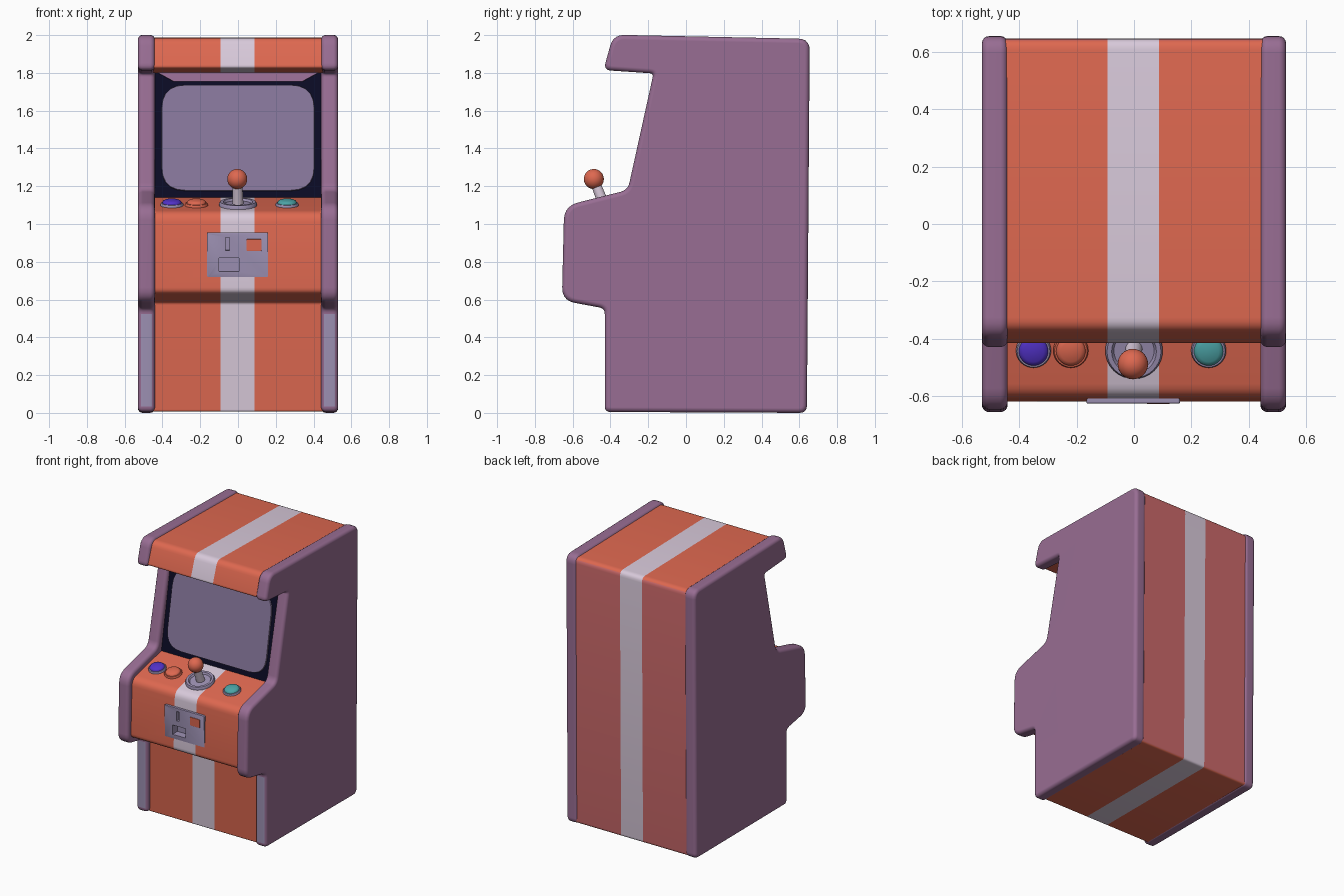
import bpy, bmesh, math
from mathutils import Matrix, Vector

if "Cube" in bpy.data.objects:
    bpy.data.objects.remove(bpy.data.objects["Cube"])


def material(name, hexcol):
    lin = []
    for i in (0, 2, 4):
        c = int(hexcol[i:i + 2], 16) / 255
        lin.append(c / 12.92 if c <= 0.04045 else ((c + 0.055) / 1.055) ** 2.4)
    m = bpy.data.materials.new(name)
    m.diffuse_color = (*lin, 1)
    m.use_nodes = True
    m.node_tree.nodes["Principled BSDF"].inputs["Base Color"].default_value = m.diffuse_color
    return m


ORANGE = material("orange", "DE6850")
ROSE = material("rose_back", "CB696A")
WHITE = material("pale_stripe", "D8C9DA")
PURPLE = material("purple", "986D93")
NAVY = material("navy", "0B0B24")
GLASS = material("screen_mauve", "86769A")
LAVENDER = material("lavender", "9C90B2")
BLUE = material("blue", "5232C8")
TEAL = material("teal", "4CA3A6")


def fillet(points, inset=0.0, steps=5):
    """Inset a closed counter-clockwise (u, v, r) outline and round its corners."""
    n = len(points)
    corners = []
    for i, (u, v, r) in enumerate(points):
        p = Vector((u, v))
        d0 = (p - Vector(points[i - 1][:2])).normalized()
        d1 = (Vector(points[(i + 1) % n][:2]) - p).normalized()
        turn = math.atan2(d0.cross(d1), d0.dot(d1))
        n0, n1 = Vector((-d0.y, d0.x)), Vector((-d1.y, d1.x))
        p = p + (n0 + n1) * inset / (1 + n0.dot(n1))
        r = max(r - inset * math.tan(turn / 2), 0.004) if r else 0
        corners.append((p, d0, d1, r))
    out = []
    for p, d0, d1, r in corners:
        if r == 0:
            out.append(p)
            continue
        a, b = p - d0 * r, p + d1 * r
        for k in range(steps + 1):
            t = k / steps
            out.append(a * (1 - t) ** 2 + p * 2 * t * (1 - t) + b * t * t)
    return out


def rect(x0, x1, y0, y1, r=0):
    return [(x0, y0, r), (x1, y0, r), (x1, y1, r), (x0, y1, r)]


def finish(name, bm, mats, matrix, smooth=True):
    bmesh.ops.recalc_face_normals(bm, faces=bm.faces)
    bm.transform(matrix)
    me = bpy.data.meshes.new(name)
    bm.to_mesh(me)
    bm.free()
    for m in mats:
        me.materials.append(m)
    ob = bpy.data.objects.new(name, me)
    bpy.context.collection.objects.link(ob)
    if smooth:
        me.polygons.foreach_set("use_smooth", [True] * len(me.polygons))
        me.set_sharp_from_angle(angle=math.radians(40))
    return ob


def prism(name, outline, stations, matrix, mats, bevel=0.0, smooth=True, segs=4):
    """Extrude a rounded outline through depth stations, rounding both rims."""
    rings = [(w, 0.0) for w in stations]
    if bevel:
        curve = [(bevel * (1 - math.sin(math.pi / 2 * k / segs)),
                  bevel * (1 - math.cos(math.pi / 2 * k / segs))) for k in range(segs + 1)]
        rings = ([(stations[0] + depth, inset) for inset, depth in
                  [(i, d) for i, d in curve]] +
                 [(stations[-1] - depth, inset) for inset, depth in reversed(curve)])
    bm = bmesh.new()
    loops = [[bm.verts.new((p.x, p.y, w)) for p in fillet(outline, i)] for w, i in rings]
    n = len(loops[0])
    for lo, hi in zip(loops, loops[1:]):
        for i in range(n):
            bm.faces.new((lo[i], lo[(i + 1) % n], hi[(i + 1) % n], hi[i]))
    bm.faces.new(loops[0][::-1])
    bm.faces.new(loops[-1])
    ob = finish(name, bm, mats, matrix, smooth)
    if bevel:
        ob.modifiers.new("normals", 'WEIGHTED_NORMAL').keep_sharp = True
    return ob


def lathe(name, profile, matrix, mat, sides=32):
    """Spin an (r, z) profile around local z."""
    bm = bmesh.new()
    vs = [bm.verts.new((r, 0, z)) for r, z in profile]
    es = [bm.edges.new(p) for p in zip(vs, vs[1:])]
    bmesh.ops.spin(bm, geom=vs + es, cent=(0, 0, 0), axis=(0, 0, 1),
                   angle=math.tau, steps=sides, use_merge=True)
    bmesh.ops.remove_doubles(bm, verts=bm.verts, dist=1e-5)
    return finish(name, bm, [mat], matrix)


# (u, v, w) -> (w, u, v): outlines drawn in the side view
SIDE = Matrix(((0, 0, 1, 0), (1, 0, 0, 0), (0, 1, 0, 0), (0, 0, 0, 1)))

# Side panels, with the worn paler strip on the lower front edge
side_outline = [(-0.43, 0.005, 0.03), (0.64, 0.0, 0.04), (0.655, 1.98, 0.06),
                (-0.385, 2.002, 0.06), (-0.437, 1.815, 0.04), (-0.172, 1.797, 0.02),
                (-0.308, 1.18, 0.04), (-0.645, 1.095, 0.075), (-0.657, 0.595, 0.07),
                (-0.43, 0.553, 0.03)]
for name, x0, x1 in (("left_side_panel", -0.53, -0.44), ("right_side_panel", 0.44, 0.53)):
    panel = prism(name, side_outline, (x0, x1), SIDE, [PURPLE, LAVENDER], bevel=0.025)
    for f in panel.data.polygons:
        if f.normal.y < -0.95 and 0.1 < f.center.z < 0.5:
            f.material_index = 1

# Cabinet body with centre stripe and dark bezel
body_outline = [(-0.40, 0.008, 0.01), (0.633, 0.006, 0.02), (0.646, 1.967, 0.04),
                (-0.365, 1.987, 0.04), (-0.42, 1.825, 0.02), (-0.147, 1.80, 0),
                (-0.265, 1.14, 0), (-0.605, 1.06, 0.05),
                (-0.62, 0.635, 0.03), (-0.40, 0.585, 0.015)]
body = prism("cabinet_body", body_outline, (-0.46, -0.092, 0.087, 0.46), SIDE,
             [ORANGE, WHITE, NAVY, ROSE])
for f in body.data.polygons:
    c = f.center
    if abs(f.normal.x) > 0.5:
        continue
    if abs(c.x) < 0.09:
        f.material_index = 1
    elif f.normal.y > 0.9:
        f.material_index = 3
    if -0.25 < c.y < -0.15 and 1.2 < c.z < 1.7:
        f.material_index = 2

# Screen and the tapered trim under the hood
lean = math.atan2(0.118, 0.66)
UPRIGHT = Matrix.Rotation(math.pi / 2 - lean, 4, 'X')
prism("screen", rect(-0.405, 0.405, -0.285, 0.285, 0.13), (-0.01, 0.012),
      Matrix.Translation((0, -0.2085, 1.455)) @ UPRIGHT, [GLASS], bevel=0.006, segs=2)
prism("hood_trim", [(-0.34, -0.025, 0), (0.34, -0.025, 0), (0.43, 0.025, 0), (-0.43, 0.025, 0)],
      (-0.01, 0.009), Matrix.Translation((0, -0.151, 1.778)) @ UPRIGHT, [PURPLE], smooth=False)

# Coin plate with a slot and return tray cut through it into the body
COIN = Matrix.Translation((0, -0.612, 0.835)) @ Matrix.Rotation(math.pi / 2 + 0.035, 4, 'X')
plate = prism("coin_plate", rect(-0.165, 0.16, -0.12, 0.12, 0.008), (-0.01, 0.009),
              COIN, [LAVENDER], bevel=0.003, segs=2)
for name, r in (("coin_slot", rect(-0.066, -0.046, 0.025, 0.095)),
                ("return_tray", rect(-0.10, 0.005, -0.085, -0.015))):
    cutter = prism(name + "_cutter", r, (-0.045, 0.05), COIN, [LAVENDER], smooth=False)
    cutter.hide_render = True
    cutter.hide_viewport = True
    for target in (body, plate):
        b = target.modifiers.new(name, 'BOOLEAN')
        b.object = cutter
        b.solver = 'EXACT'
        b.material_mode = 'TRANSFER'
prism("coin_button", rect(0.045, 0.125, 0.022, 0.085, 0.006), (0, 0.0125), COIN,
      [ORANGE], bevel=0.003, segs=2)


# Controls sit on the sloped deck
def deck(x, y=-0.44):
    return (Matrix.Translation((x, y, 1.06 + (y + 0.605) * 0.2353))
            @ Matrix.Rotation(math.atan(0.2353), 4, 'X'))


# Push buttons
for colour, x, cap, ring in (("blue", -0.35, BLUE, LAVENDER), ("orange", -0.22, ORANGE, ORANGE),
                             ("teal", 0.26, TEAL, LAVENDER)):
    lathe(colour + "_button_ring", [(0.061, -0.01), (0.061, 0.007), (0.057, 0.013),
                                    (0.05, 0.013), (0.05, -0.01)], deck(x), ring)
    lathe(colour + "_button_cap", [(0.051, -0.01), (0.051, 0.016), (0.046, 0.024),
                                   (0.035, 0.029), (0, 0.033)], deck(x), cap)

# Joystick
lathe("joystick_base", [(0.1, -0.01), (0.1, 0.01), (0.094, 0.02), (0.078, 0.02),
                        (0.07, 0.008), (0, 0.008)], deck(0), LAVENDER)
foot, top = Vector((0, -0.43, 1.09)), Vector((-0.004, -0.488, 1.238))
axis = top - foot
lathe("joystick_stem", [(0.03, 0), (0.025, axis.length)],
      Matrix.Translation(foot) @ axis.to_track_quat('Z', 'Y').to_matrix().to_4x4(), WHITE)
arc = [math.pi * k / 16 for k in range(17)]
lathe("joystick_ball", [(0.053 * math.sin(a), -0.053 * math.cos(a)) for a in arc],
      Matrix.Translation(top), ORANGE)
